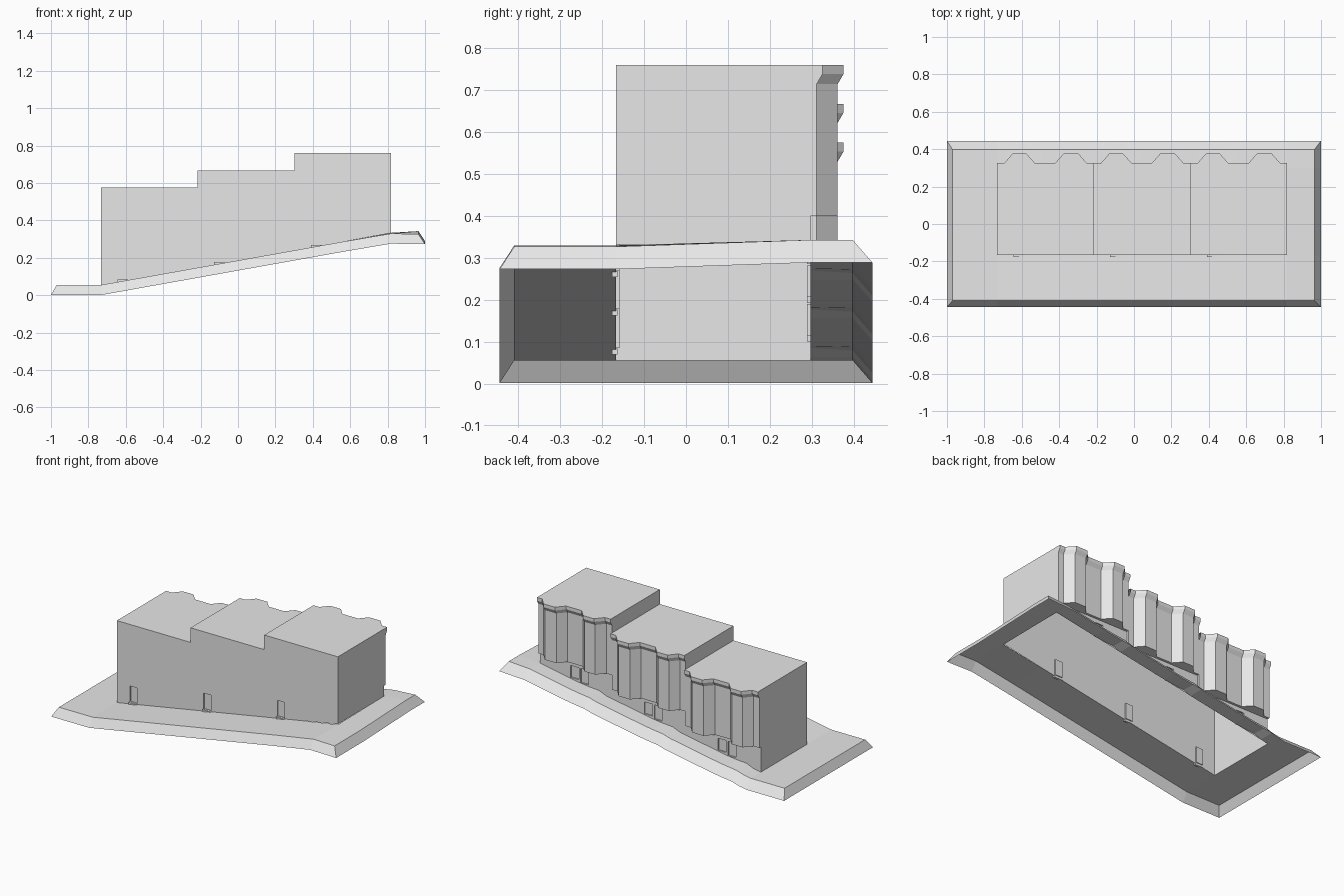
import bpy, bmesh
from mathutils import Vector

if "Cube" in bpy.data.objects:
    bpy.data.objects.remove(bpy.data.objects["Cube"])

# Shared dimensions
X0, Z0 = -0.733, 0.055          # lower left corner of the row, ground level there
DX, DZ = 0.517, 0.0925          # offset from one house to the next
X1 = X0 + 3 * DX
FRONT, RECESS, BACK = -0.167, 0.297, 0.312
ROOF, UNDER = 0.52, 0.16        # heights above each house's ground corner
SLOPE = DZ / DX

grey = bpy.data.materials.new("plain_grey")
grey.diffuse_color = (0.8, 0.8, 0.8, 1)
grey.use_nodes = True
grey.node_tree.nodes["Principled BSDF"].inputs["Base Color"].default_value = grey.diffuse_color


def face(bm, pts, hint):
    """Add a face whose normal agrees with the hint direction."""
    f = bm.faces.new([bm.verts.new(p) for p in pts])
    f.normal_update()
    if f.normal.dot(Vector(hint)) < 0:
        f.normal_flip()


def finish(bm, name, loc=(0, 0, 0)):
    bmesh.ops.remove_doubles(bm, verts=bm.verts, dist=0.0004)
    me = bpy.data.meshes.new(name)
    bm.to_mesh(me)
    bm.free()
    me.materials.append(grey)
    ob = bpy.data.objects.new(name, me)
    ob.location = loc
    bpy.context.collection.objects.link(ob)
    return ob


def wall(bm, y, top, openings, out):
    """Wall along x on the sloping ground, with shallow recessed openings."""
    hint = (0, out, 0)
    yi = y - out * 0.008

    def panel(xa, xb, za, zb, zc, zd, yy=y):
        face(bm, [(xa, yy, za), (xb, yy, zb), (xb, yy, zc), (xa, yy, zd)], hint)

    x = 0
    for a, b, lo, hi in openings:
        panel(x, a, x * SLOPE, a * SLOPE, top, top)
        panel(a, b, a * SLOPE, b * SLOPE, lo, lo)
        panel(a, b, hi, hi, top, top)
        panel(a, b, lo, lo, hi, hi, yi)
        for xx, s in ((a, 1), (b, -1)):
            face(bm, [(xx, y, lo), (xx, yi, lo), (xx, yi, hi), (xx, y, hi)], (s, 0, 0))
        for zz, s in ((lo, 1), (hi, -1)):
            face(bm, [(a, y, zz), (b, y, zz), (b, yi, zz), (a, yi, zz)], (0, 0, s))
        x = b
    panel(x, DX, x * SLOPE, DZ, top, top)


# Plan of the rear wall: two angled bays per house
BAYS = [(0, 0), (0.04, 0), (0.083, 0.05), (0.158, 0.05), (0.203, 0),
        (0.312, 0), (0.356, 0.05), (0.436, 0.05), (0.48, 0), (DX, 0)]
# Vertical section of the rear wall: plain wall, splayed cornice, upright cornice
SECTION = [(0, UNDER), (0, ROOF - 0.045), (0.014, ROOF - 0.021), (0.014, ROOF)]


def ring(off, z):
    return [(x, BACK + d + off, z) for x, d in BAYS]


def house(i):
    bm = bmesh.new()
    # front wall with door, recessed rear ground floor with door and window
    wall(bm, FRONT, ROOF, [(0.092, 0.142, 0.03, 0.13)], -1)
    wall(bm, RECESS, UNDER, [(0.175, 0.23, 0.045, 0.135), (0.243, 0.3, 0.06, 0.135)], 1)
    # rear bays and cornice
    for (o1, za), (o2, zb) in zip(SECTION, SECTION[1:]):
        r1, r2 = ring(o1, za), ring(o2, zb)
        for k in range(len(BAYS) - 1):
            face(bm, [r1[k], r1[k + 1], r2[k + 1], r2[k]], (0, 1, 0))
    # roof and overhang underside
    face(bm, ring(0.014, ROOF) + [(DX, FRONT, ROOF), (0, FRONT, ROOF)], (0, 0, 1))
    face(bm, ring(0, UNDER) + [(DX, RECESS, UNDER), (0, RECESS, UNDER)], (0, 0, -1))
    # side walls: full at the row ends, only the exposed step in between
    upper = [(BACK + o, z) for o, z in SECTION[1:]]

    def end(x, g, s):
        pts = [(FRONT, g), (RECESS, g), (RECESS, UNDER), (BACK, UNDER)] + upper + [(FRONT, ROOF)]
        face(bm, [(x, y, z) for y, z in pts], (s, 0, 0))

    if i == 0:
        end(0, 0, -1)
    else:
        low = ROOF - DZ
        pts = [(FRONT, low), (BACK, low)] + upper + [(FRONT, ROOF)]
        face(bm, [(0, y, z) for y, z in pts], (-1, 0, 0))
    if i == 2:
        end(DX, DZ, 1)
    else:
        face(bm, [(DX, RECESS, UNDER), (DX, BACK, UNDER),
                  (DX, BACK, UNDER + DZ), (DX, RECESS, UNDER + DZ)], (1, 0, 0))
    finish(bm, f"house_{i + 1}", (X0 + i * DX, 0, Z0 + i * DZ))


def doorstep(i):
    bm = bmesh.new()
    bmesh.ops.create_cube(bm, size=1)
    bmesh.ops.scale(bm, verts=bm.verts, vec=(0.056, 0.014, 0.014))
    finish(bm, f"doorstep_{i + 1}",
           (X0 + i * DX + 0.117, FRONT - 0.003, Z0 + i * DZ + 0.022))


for n in range(3):
    house(n)
    doorstep(n)

# Sloping ground sheet with splayed skirt, open under the houses
cols = [(-0.97, Z0, 0), (X0, Z0, 0)]                 # x, height, rear terrace rise
for n in range(3):
    bx, bz = X0 + n * DX, Z0 + n * DZ
    for dx, rise in ((0.05, 0), (0.1, 0.012), (0.17, 0.004), (0.24, 0)):
        cols.append((bx + dx, bz + dx * SLOPE, rise))
    if n < 2:
        cols.append((bx + DX, bz + DZ, 0))
cols += [(X1, 0.33, 0.004), (0.965, 0.327, 0.016)]


def column(k):
    x, z, r = cols[k]
    last = k == len(cols) - 1
    xo = -1 if k == 0 else 1 if last else x
    back = z + (r if k >= len(cols) - 2 else r * 0.5)
    return [(xo, -0.445, z - 0.054), (x, -0.41, z), (x, FRONT, z),
            (x, RECESS, z + r), (x, 0.398, back), (xo, 0.445, back - 0.054)]


bm = bmesh.new()
grid = [column(k) for k in range(len(cols))]
for k in range(len(cols) - 1):
    a, b = grid[k], grid[k + 1]
    for j in range(5):
        if j == 2 and 1 <= k < len(cols) - 2:
            continue                                  # opening beneath the houses
        face(bm, [a[j], b[j], b[j + 1], a[j + 1]], (0, 0, 1))
for c, s in ((grid[0], -1), (grid[-1], 1)):           # end skirts
    low = [(s, y, z - 0.054) for _, y, z in c[2:4]]
    lower = [c[0], low[0], low[1], c[5]]
    face(bm, [lower[0], lower[1], c[2], c[1]], (s, 0, 0.5))
    face(bm, [lower[1], lower[2], c[3], c[2]], (s, 0, 0.5))
    face(bm, [lower[2], lower[3], c[4], c[3]], (s, 0, 0.5))
finish(bm, "sloping_ground")
